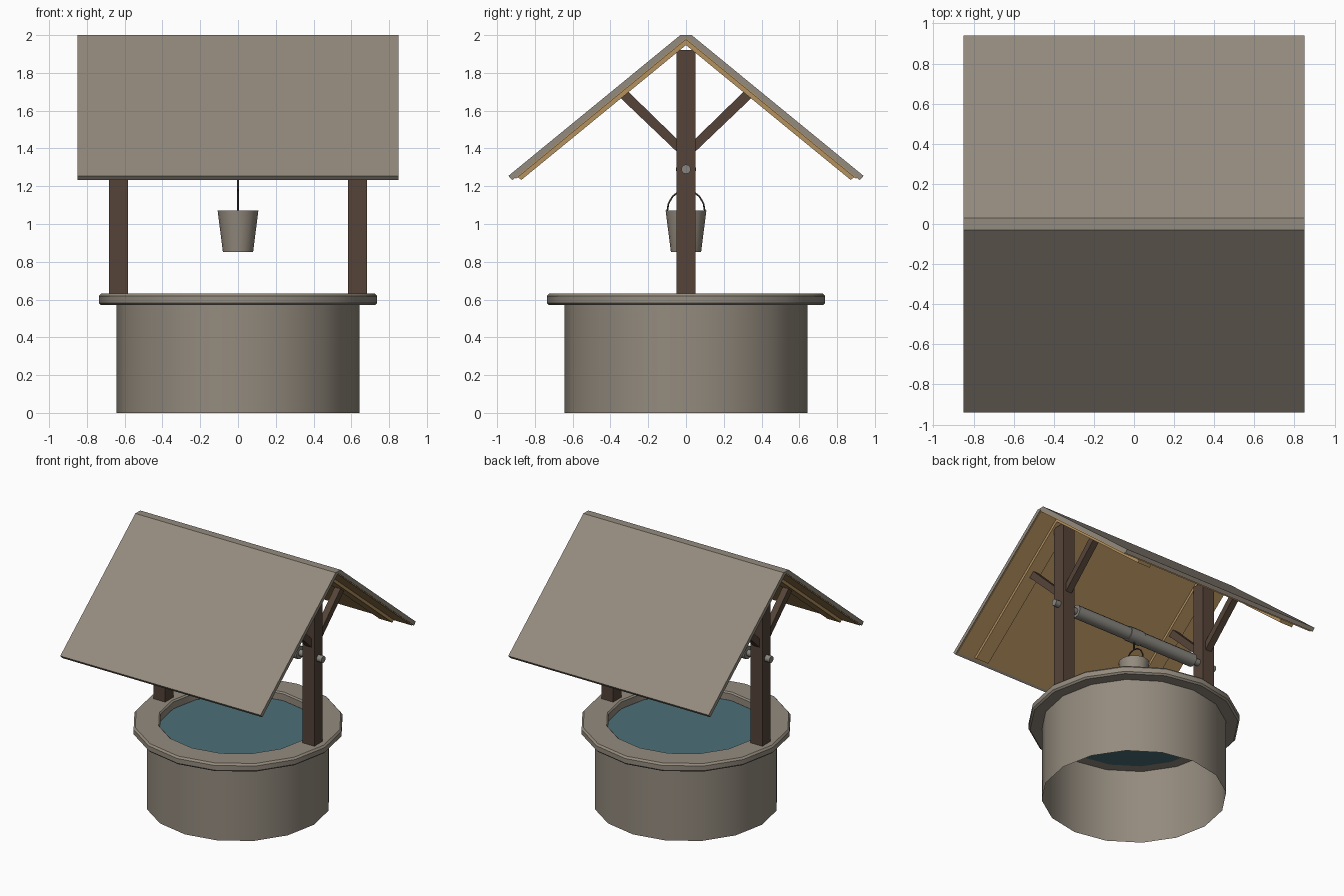
import bpy, bmesh, math
from mathutils import Vector

if "Cube" in bpy.data.objects:
    bpy.data.objects.remove(bpy.data.objects["Cube"])


def mat(name, r, g, b):
    lin = [((c / 255 + 0.055) / 1.055) ** 2.4 for c in (r, g, b)]
    m = bpy.data.materials.new(name)
    m.diffuse_color = (*lin, 1)
    m.use_nodes = True
    m.node_tree.nodes["Principled BSDF"].inputs["Base Color"].default_value = m.diffuse_color
    return m


STONE = mat("warm_grey_stone", 148, 139, 126)
DARK = mat("dark_timber", 85, 68, 56)
TAN = mat("tan_timber", 180, 145, 95)
WATER = mat("water_blue", 76, 110, 118)
GREY = mat("weathered_grey", 136, 133, 126)
WIRE = mat("dark_wire", 62, 54, 48)


def finish(bm, name, material, smooth=False):
    bmesh.ops.recalc_face_normals(bm, faces=bm.faces)
    me = bpy.data.meshes.new(name)
    bm.to_mesh(me)
    bm.free()
    me.materials.append(material)
    ob = bpy.data.objects.new(name, me)
    bpy.context.collection.objects.link(ob)
    if smooth:
        bpy.context.view_layer.objects.active = ob
        ob.select_set(True)
        bpy.ops.object.shade_smooth_by_angle(angle=math.radians(35))
        ob.select_set(False)
    return ob


def lathe(name, profile, material, n=16, closed=False, axis="Z"):
    """Spin (radius, height) points; radius 0 ends close the shape."""
    bm = bmesh.new()
    rings = []
    for r, h in profile:
        if r == 0:
            pts = [(0, 0, h)]
        else:
            pts = [(r * math.cos(2 * math.pi * i / n), r * math.sin(2 * math.pi * i / n), h) for i in range(n)]
        if axis == "X":
            pts = [(z, x, y) for x, y, z in pts]
        rings.append([bm.verts.new(p) for p in pts])
    pairs = list(zip(rings, rings[1:])) + ([(rings[-1], rings[0])] if closed else [])
    for a, b in pairs:
        for i in range(n):
            j = (i + 1) % n
            loop = [a[i % len(a)], a[j % len(a)], b[j % len(b)], b[i % len(b)]]
            bm.faces.new(list(dict.fromkeys(loop)))
    return finish(bm, name, material, True)


def prism(name, profile, x0, x1, material):
    """Extrude a (y, z) outline along x."""
    bm = bmesh.new()
    a = [bm.verts.new((x0, y, z)) for y, z in profile]
    b = [bm.verts.new((x1, y, z)) for y, z in profile]
    bm.faces.new(a)
    bm.faces.new(b[::-1])
    for i in range(len(a)):
        j = (i + 1) % len(a)
        bm.faces.new((a[i], b[i], b[j], a[j]))
    return finish(bm, name, material)


def wire(name, pts, radius):
    cu = bpy.data.curves.new(name, "CURVE")
    cu.dimensions = "3D"
    cu.bevel_depth = radius
    cu.bevel_resolution = 1
    cu.use_fill_caps = True
    sp = cu.splines.new("POLY")
    sp.points.add(len(pts) - 1)
    for p, co in zip(sp.points, pts):
        p.co = (*co, 1)
    cu.materials.append(WIRE)
    ob = bpy.data.objects.new(name, cu)
    bpy.context.collection.objects.link(ob)


# well body: open wall, bevelled rim ring and water
lathe("well_wall", [(0.643, 0), (0.643, 0.575)], STONE)
lathe("well_rim", [(0.55, 0.57), (0.725, 0.57), (0.737, 0.582), (0.737, 0.618),
                   (0.725, 0.632), (0.56, 0.632), (0.55, 0.622)], STONE, closed=True)
lathe("water", [(0, 0.565), (0.56, 0.565)], WATER)

# roof covering, thin wooden lining below it
prism("roof_cover", [(-0.03, 2.0), (0.03, 2.0), (0.94, 1.255), (0.92, 1.232), (0, 1.985),
                     (-0.92, 1.232), (-0.94, 1.255)], -0.85, 0.85, STONE)
prism("roof_lining", [(0, 1.986), (0.905, 1.245), (0.90, 1.239), (0, 1.976),
                      (-0.90, 1.239), (-0.905, 1.245)], -0.845, 0.845, TAN)

for s, side in ((-1, "left"), (1, "right")):
    # rafters
    prism(side + "_rafter", [(0, 1.984), (0.895, 1.252), (0.872, 1.233), (0, 1.947),
                             (-0.872, 1.233), (-0.895, 1.252)], s * 0.59, s * 0.70, TAN)
    # post
    prism(side + "_post", [(-0.05, 0.58), (0.05, 0.58), (0.05, 1.92), (-0.05, 1.92)],
          s * 0.583, s * 0.683, DARK)
    # diagonal braces
    for t, end in ((-1, "front"), (1, "back")):
        prism(side + "_" + end + "_brace",
              [(t * 0.03, 1.365), (t * 0.355, 1.675), (t * 0.315, 1.71), (t * 0.03, 1.432)],
              s * 0.608, s * 0.658, DARK)


def rod(name, half, r, material, n=12):
    ob = lathe(name, [(0, -half), (r, -half), (r, half), (0, half)], material, n, axis="X")
    ob.location.z = 1.29


# windlass
rod("windlass_axle", 0.725, 0.025, GREY)
rod("windlass_drum", 0.53, 0.048, GREY)
rod("rope_coil", 0.06, 0.054, GREY)

# bucket, handle and rope
lathe("bucket", [(0, 0.852), (0.08, 0.852), (0.108, 1.072), (0.098, 1.072), (0.072, 0.866), (0, 0.866)], STONE, 16)
arc = [(0, 0.1 * math.cos(a), 1.065 + 0.115 * math.sin(a)) for a in [math.pi * i / 8 for i in range(9)]]
wire("bucket_handle", arc, 0.005)
wire("rope", [(0, 0, 1.18), (0, 0, 1.25)], 0.006)
